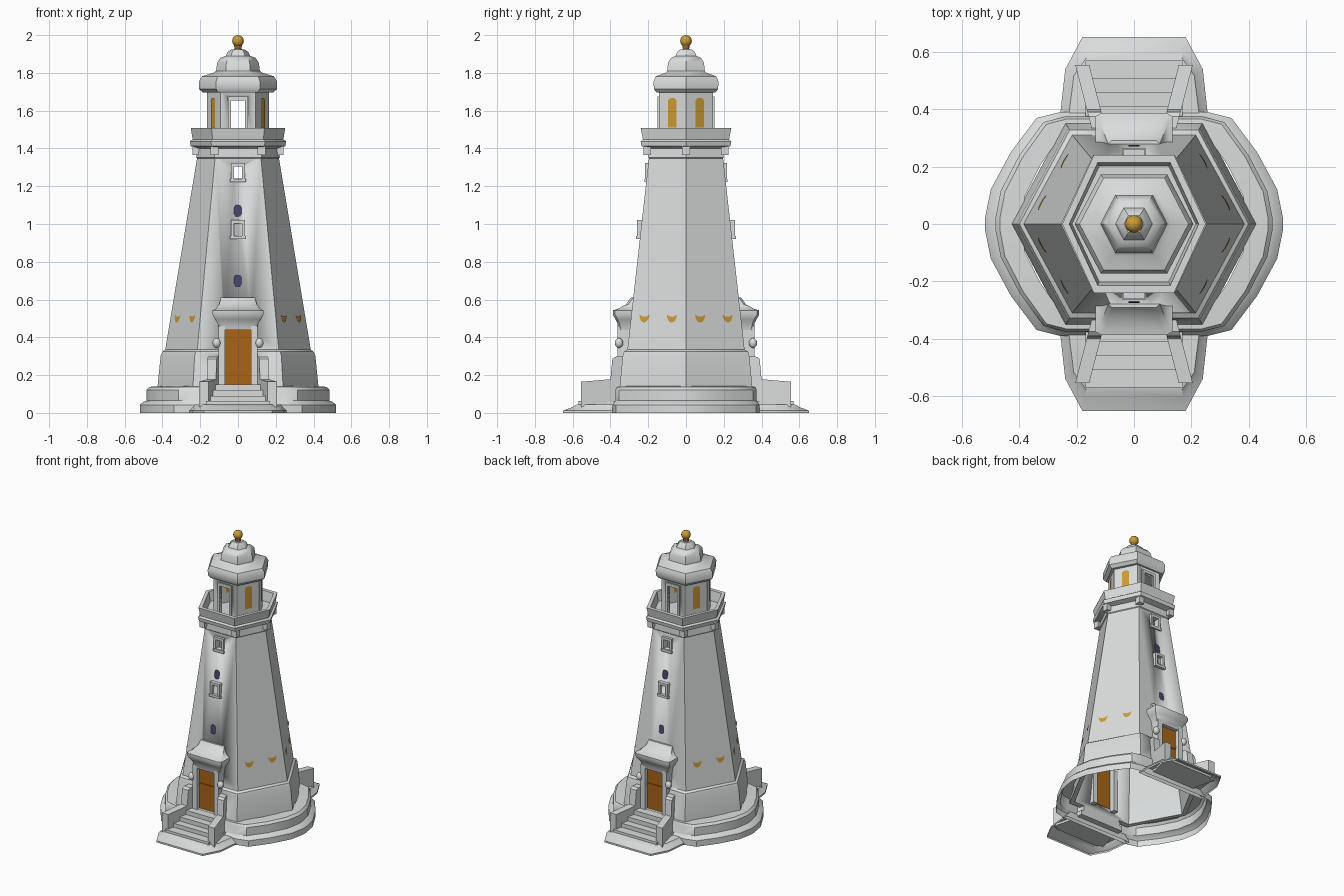
import bpy, bmesh, math
from mathutils import Vector

if "Cube" in bpy.data.objects:
    bpy.data.objects.remove(bpy.data.objects["Cube"])


def material(name, rgb):
    m = bpy.data.materials.new(name)
    m.diffuse_color = (*rgb, 1)
    m.use_nodes = True
    m.node_tree.nodes["Principled BSDF"].inputs["Base Color"].default_value = m.diffuse_color
    return m


WALL = material("pale_grey", (0.70, 0.72, 0.72))
GOLD = material("gold", (0.62, 0.33, 0.035))
DOOR = material("door_orange_brown", (0.40, 0.13, 0.008))
BLUE = material("dark_blue", (0.06, 0.06, 0.16))

HEX = [(1, 0), (.56, 1), (-.56, 1), (-1, 0), (-.56, -1), (.56, -1)]


def finish(name, bm, mat, smooth=True):
    bmesh.ops.recalc_face_normals(bm, faces=bm.faces)
    me = bpy.data.meshes.new(name)
    bm.to_mesh(me)
    bm.free()
    me.materials.append(mat)
    ob = bpy.data.objects.new(name, me)
    bpy.context.collection.objects.link(ob)
    if smooth:
        bpy.ops.object.select_all(action='DESELECT')
        ob.select_set(True)
        bpy.context.view_layer.objects.active = ob
        bpy.ops.object.shade_smooth_by_angle(angle=math.radians(35))
    return ob


def loft(name, rings, mat, cap_top=False, cap_bottom=False, loop=False):
    """Bridge a stack of equal-length point rings."""
    bm = bmesh.new()
    vs = [[bm.verts.new(p) for p in r] for r in rings]
    n = len(vs[0])
    for i in range(len(vs) if loop else len(vs) - 1):
        a, b = vs[i], vs[(i + 1) % len(vs)]
        for k in range(n):
            bm.faces.new((a[k], a[(k + 1) % n], b[(k + 1) % n], b[k]))
    if cap_top:
        bm.faces.new(vs[-1])
    if cap_bottom:
        bm.faces.new(vs[0])
    return finish(name, bm, mat)


def rings_of(shape, profile):
    return [[(x * sx, y * sy, z) for x, y in shape] for sx, sy, z in profile]


def box(name, x0, x1, y0, y1, z0, z1, mat=WALL):
    r = [[(x0, y0, z), (x1, y0, z), (x1, y1, z), (x0, y1, z)] for z in (z0, z1)]
    return loft(name, r, mat, True, True)


def ball(name, loc, r, mat, sz=1):
    bm = bmesh.new()
    bmesh.ops.create_uvsphere(bm, u_segments=12, v_segments=8, radius=r)
    for v in bm.verts:
        v.co = Vector((v.co.x, v.co.y, v.co.z * sz)) + Vector(loc)
    return finish(name, bm, mat)


def cut(ob, x0, x1, z0, z1):
    """Cut an opening right through the front and back walls."""
    c = box("cutter", x0, x1, -1, 1, z0, z1)
    c.hide_render = True
    m = ob.modifiers.new("opening", 'BOOLEAN')
    m.operation, m.solver, m.object = 'DIFFERENCE', 'EXACT', c
    bpy.context.view_layer.objects.active = ob
    bpy.ops.object.modifier_apply(modifier=m.name)
    bpy.data.objects.remove(c)


def plate(name, lo, hi, k, t, poly, mat, off=.004):
    """Thin painted shape on wall face k of a tapered hexagon (lo, hi rings)."""
    def at(z):
        f = (z - lo[2]) / (hi[2] - lo[2])
        rx, ry = lo[0] + (hi[0] - lo[0]) * f, lo[1] + (hi[1] - lo[1]) * f
        a, b = [Vector((x * rx, y * ry, z)) for x, y in (HEX[k], HEX[(k + 1) % 6])]
        return a.lerp(b, t), (b - a).normalized()
    bm = bmesh.new()
    vs = []
    for u, z in poly:
        p, d = at(z)
        vs.append(bm.verts.new(p + d * u + Vector((d.y, -d.x, 0)) * off))
    f = bm.faces.new(vs)
    f.normal_update()
    if f.normal.dot(Vector((d.y, -d.x, 0))) * off < 0:
        f.normal_flip()
    me = bpy.data.meshes.new(name)
    bm.to_mesh(me)
    bm.free()
    me.materials.append(mat)
    bpy.context.collection.objects.link(bpy.data.objects.new(name, me))


# rounded, stepped foundation (open underneath)
q = [(.52, .02), (.50, .12), (.43, .25), (.34, .37), (.26, .39)]
outline = (q + [(-x, y) for x, y in q[::-1]] + [(-x, -y) for x, y in q]
           + [(x, -y) for x, y in q[::-1]])
loft("foundation", rings_of(outline, [
    (1, 1, 0), (1, 1, .042), (.965, .97, .058), (.93, .96, .065),
    (.93, .96, .122), (.90, .94, .138), (.76, .82, .142)]), WALL)

# hollow tapered tower with plinth
LO, HI = (.385, .31, .335), (.215, .195, 1.36)
tower = loft("tower_wall", rings_of(HEX, [
    (.43, .355, .10), (.425, .35, .15), (.41, .335, .30), (.40, .328, .325), LO, HI,
    (.195, .175, 1.36), (.365, .29, .335), (.40, .32, .10)]), WALL, loop=True)
cut(tower, -.07, .07, .15, .44)
cut(tower, -.023, .023, 1.24, 1.305)

# gallery with parapet
loft("gallery", rings_of(HEX, [
    (.21, .19, 1.34), (.222, .20, 1.352), (.215, .198, 1.40), (.25, .235, 1.412),
    (.255, .24, 1.438), (.24, .228, 1.447), (.25, .24, 1.507), (.226, .214, 1.507),
    (.216, .202, 1.44), (.13, .11, 1.44)]), WALL, cap_top=True)
for i, (x, y) in enumerate(HEX):
    cx, cy = x * .222, y * .205
    box("gallery_bracket", cx - .02, cx + .02, cy - .02, cy + .02, 1.365, 1.415)

# lantern room with front and back openings
lant = loft("lantern_room", rings_of(HEX, [
    (.165, .143, 1.43), (.165, .143, 1.71), (.147, .127, 1.71), (.147, .127, 1.43)]),
    WALL, loop=True)
cut(lant, -.036, .036, 1.45, 1.655)
for s in (-1, 1):
    y0, y1 = sorted((s * .14, s * .152))
    for x in (-.052, .036):
        box("lantern_opening_trim", x, x + .016, y0, y1, 1.45, 1.67)
    box("lantern_opening_head", -.052, .052, y0, y1, 1.655, 1.675)

# gold lantern panes on the four slanted faces, outside and inside
pane = [(-.025, 1.51), (.025, 1.51), (.025, 1.655), (.012, 1.667),
        (-.012, 1.667), (-.025, 1.655)]
for k in (0, 2, 3, 5):
    plate("lantern_pane", (.165, .143, 1.4), (.165, .143, 1.7), k, .5, pane, GOLD)
    plate("lantern_pane_inside", (.147, .127, 1.4), (.147, .127, 1.7), k, .5, pane, GOLD, -.004)

# roof and finial
loft("roof", rings_of(HEX, [
    (.13, .11, 1.695), (.185, .155, 1.695), (.207, .17, 1.715), (.207, .172, 1.755),
    (.19, .16, 1.782), (.13, .11, 1.80), (.116, .10, 1.81), (.11, .095, 1.855),
    (.092, .078, 1.88), (.065, .055, 1.89), (.055, .047, 1.91), (.035, .03, 1.925)]),
    WALL, cap_top=True, cap_bottom=True)
circle = [(math.cos(a * math.pi / 5), math.sin(a * math.pi / 5)) for a in range(10)]
loft("finial_neck", rings_of(circle, [
    (.026, .026, 1.915), (.018, .018, 1.93), (.022, .022, 1.95)]), GOLD, True)
ball("finial_ball", (0, 0, 1.969), .031, GOLD)

# gold half-round marks on the slanted faces
for k in (0, 2, 3, 5):
    for t in (.25, .75):
        arc = [(.03 * math.cos(a), .52 + .042 * math.sin(a))
               for a in [math.pi + i * math.pi / 8 for i in range(9)]]
        plate("gold_mark", LO, HI, k, t, arc + [(.012, .51), (-.012, .51)], GOLD)

# blue slits on front and back
for k in (1, 4):
    for z in (.70, 1.07):
        slit = [(-.012, z - .03), (.012, z - .03), (.02, z - .018), (.02, z + .018),
                (.012, z + .03), (-.012, z + .03), (-.02, z + .018), (-.02, z - .018)]
        plate("blue_slit", LO, HI, k, .5, slit, BLUE)


def entrance(s):
    def b(name, x0, x1, y0, y1, z0, z1, mat=WALL):
        a, c = sorted((s * y0, s * y1))
        return box(name, x0, x1, a, c, z0, z1, mat)

    # window frames: sides, head and sill
    for zc, yo in ((1.272, .217), (.97, .26)):
        yi = yo - .04
        for x in (-.038, .022):
            b("window_side", x, x + .016, yi, yo, zc - .05, zc + .05)
        b("window_head", -.038, .038, yi, yo, zc + .033, zc + .05)
        b("window_sill", -.042, .042, yi, yo + .004, zc - .05, zc - .033)

    # door with rail, jambs
    b("door", -.072, .072, .322, .332, .145, .445, DOOR)
    b("door_rail", -.07, .07, .332, .337, .305, .33, DOOR)
    for x in (-.102, .068):
        b("door_jamb", x, x + .034, .28, .362, .13, .46)

    # canopy over the door
    prof = [(.102, .345, .438), (.108, .352, .475), (.122, .362, .495), (.135, .375, .52),
            (.135, .375, .543), (.118, .35, .55), (.10, .305, .575), (.09, .28, .61)]
    loft("door_canopy", [[(-h, s * .25, z), (h, s * .25, z), (h, s * y, z),
                          (h * .85, s * (y + .012), z), (-h * .85, s * (y + .012), z),
                          (-h, s * y, z)] for h, y, z in prof], WALL, True, True)

    # splayed stair walls and lamps
    for m in (-1, 1):
        side = [(.32, .03), (.555, .03), (.555, .165), (.40, .178), (.39, .285),
                (.375, .297), (.32, .30)]
        rows = [[(m * (x + (y - .35) * .26), s * y, z) for y, z in side] for x in (.103, .152)]
        loft("stair_wall", rows, WALL, True, True)
        ball("lamp", (m * .113, s * .355, .37), .022, WALL, 1.2)
        xa, xb = sorted((m * .09, m * .115))
        b("lamp_arm", xa, xb, .335, .355, .362, .38)

    # steps
    for hx, y, z in ((.17, .57, .062), (.15, .51, .09), (.135, .46, .12), (.12, .41, .15)):
        b("step", -hx, hx, .32, y, .03, z)

    # landing slab spreading out to the ground
    slab = []
    for g, yy, z in ((0, 0, 0), (0, 0, .012), (.02, .05, .03), (.03, .075, .045)):
        half = [(.26 - g, .36), (.24 - g, .54 - yy * .3), (.18 - g * .4, .652 - yy)]
        slab.append([(x, s * y, z) for x, y in half + [(-x, y) for x, y in half[::-1]]])
    loft("landing_slab", slab, WALL, True)


for side in (-1, 1):
    entrance(side)
